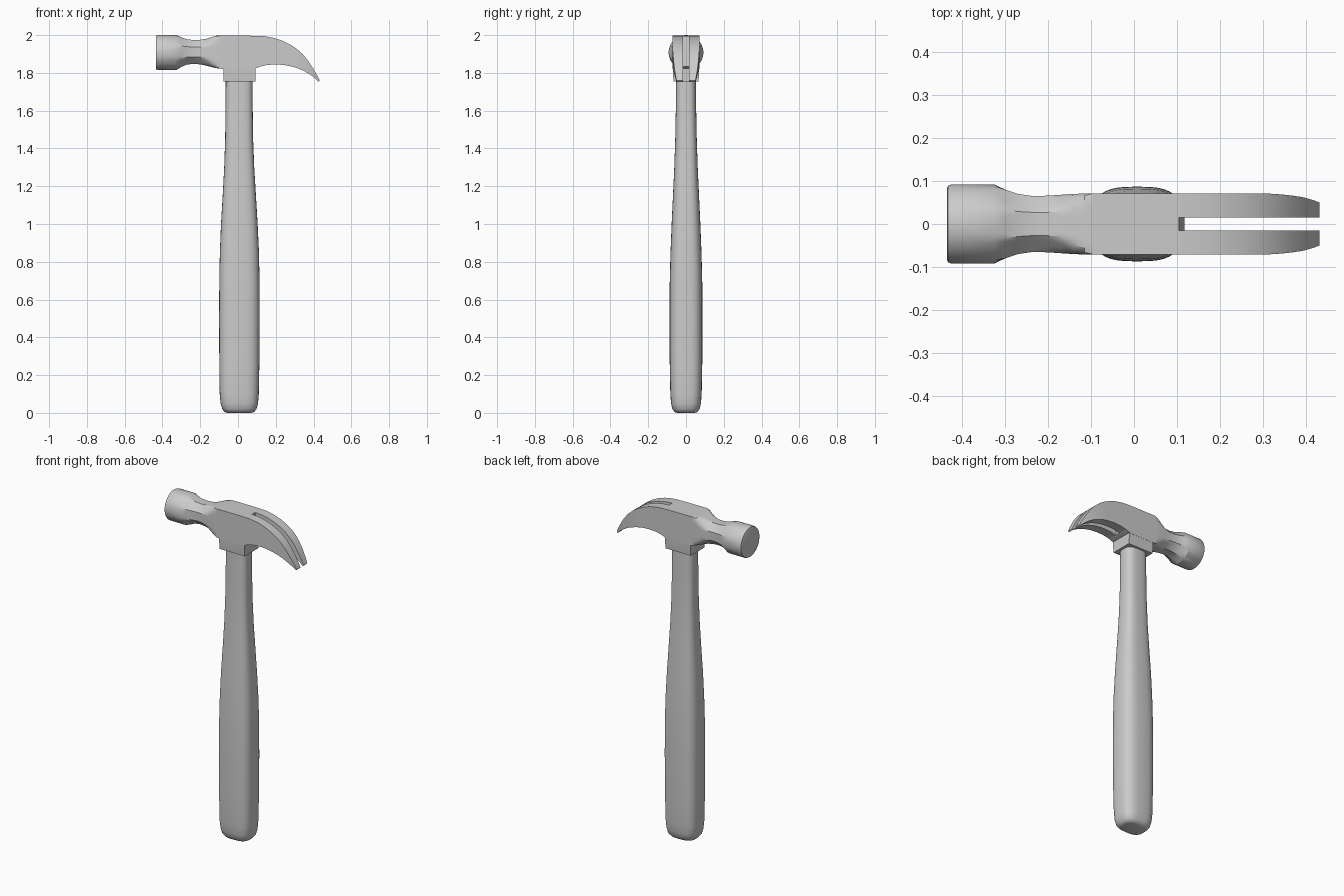
import bpy, bmesh, math


def loft(name, rings, angle=30):
    """Skin a list of matching closed rings and cap both ends."""
    bm = bmesh.new()
    loops = [[bm.verts.new(p) for p in ring] for ring in rings]
    n = len(loops[0])
    for a, b in zip(loops, loops[1:]):
        for i in range(n):
            j = (i + 1) % n
            bm.faces.new((a[i], a[j], b[j], b[i]))
    bm.faces.new(loops[0])
    bm.faces.new(loops[-1])
    bmesh.ops.recalc_face_normals(bm, faces=bm.faces)
    me = bpy.data.meshes.new(name)
    bm.to_mesh(me)
    bm.free()
    ob = bpy.data.objects.new(name, me)
    bpy.context.collection.objects.link(ob)
    bpy.ops.object.select_all(action='DESELECT')
    ob.select_set(True)
    bpy.context.view_layer.objects.active = ob
    bpy.ops.object.shade_smooth_by_angle(angle=math.radians(angle))
    return ob


def spow(v, e):
    return math.copysign(abs(v) ** e, v)


# Handle: rounded-rectangle rings (z, x min, x max, y half width)
stations = [(0.0, -0.055, 0.07, 0.045), (0.004, -0.07, 0.085, 0.06),
            (0.02, -0.083, 0.098, 0.072), (0.05, -0.092, 0.106, 0.079),
            (0.10, -0.097, 0.11, 0.083), (0.25, -0.099, 0.113, 0.086),
            (0.50, -0.10, 0.115, 0.087), (0.70, -0.099, 0.114, 0.086),
            (0.85, -0.096, 0.111, 0.082), (1.0, -0.09, 0.104, 0.076),
            (1.15, -0.081, 0.095, 0.069), (1.3, -0.073, 0.086, 0.062),
            (1.45, -0.068, 0.08, 0.057), (1.6, -0.066, 0.078, 0.054),
            (1.78, -0.065, 0.077, 0.053)]
rings = []
for z, x0, x1, hy in stations:
    ring = []
    for i in range(40):
        a = math.tau * i / 40
        ring.append(((x0 + x1) / 2 + (x1 - x0) / 2 * spow(math.cos(a), 2 / 3),
                     hy * spow(math.sin(a), 2 / 3), z))
    rings.append(ring)
loft("handle", rings, 40)


# Striking face and neck: circle -> octagon -> square (x, y half, z low, z high, shape)
CIRCLE, OCT = 0, math.sqrt(2)
poll = [(-0.435, 0.084, 1.824, 1.992, CIRCLE), (-0.433, 0.089, 1.819, 1.997, CIRCLE),
        (-0.426, 0.092, 1.816, 2.0, CIRCLE), (-0.325, 0.092, 1.816, 2.0, CIRCLE),
        (-0.30, 0.080, 1.832, 1.988, OCT), (-0.27, 0.070, 1.844, 1.978, OCT),
        (-0.235, 0.065, 1.848, 1.974, OCT), (-0.20, 0.066, 1.845, 1.975, OCT),
        (-0.17, 0.068, 1.839, 1.980, 1.5), (-0.14, 0.07, 1.831, 1.989, 1.7),
        (-0.115, 0.071, 1.825, 1.997, 1.87), (-0.095, 0.071, 1.822, 1.997, 2.0)]
rings = []
for x, hy, z0, z1, k in poll:
    ring = []
    for i in range(48):
        a = math.tau * i / 48
        c, s = math.cos(a), math.sin(a)
        m = max(abs(c), abs(s))
        r = 1 if k == CIRCLE else min(1 / m, k / (abs(c) + abs(s)))
        ring.append((x, hy * r * c, (z0 + z1) / 2 + (z1 - z0) / 2 * r * s))
    rings.append(ring)
loft("striking_face_and_neck", rings, 25)


# Head block and claw prongs: four-corner rings (top x, top z, bottom x, bottom z, y in, y out)
def slab(name, rows):
    return loft(name, [[(xt, yi, zt), (xt, yo, zt), (xb, yo, zb), (xb, yi, zb)]
                       for xt, zt, xb, zb, yi, yo in rows], 30)


slab("head_block", [(-0.095, 1.997, -0.095, 1.822, -0.071, 0.071),
                    (0.04, 1.997, 0.085, 1.82, -0.071, 0.071),
                    (0.105, 1.996, 0.118, 1.834, -0.071, 0.071)])
prong = slab("claw_prongs", [
    (0.105, 1.996, 0.118, 1.834, 0.015, 0.071),
    (0.14, 1.994, 0.15, 1.841, 0.015, 0.071),
    (0.19, 1.985, 0.18, 1.844, 0.015, 0.071),
    (0.235, 1.970, 0.215, 1.844, 0.015, 0.071),
    (0.275, 1.951, 0.25, 1.841, 0.015, 0.071),
    (0.31, 1.928, 0.285, 1.834, 0.015, 0.071),
    (0.342, 1.900, 0.32, 1.823, 0.015, 0.069),
    (0.37, 1.866, 0.352, 1.809, 0.015, 0.066),
    (0.395, 1.828, 0.383, 1.790, 0.015, 0.062),
    (0.416, 1.792, 0.408, 1.771, 0.015, 0.056),
    (0.432, 1.760, 0.426, 1.753, 0.015, 0.050)])
prong.modifiers.new("mirror", 'MIRROR').use_axis = (False, True, False)

# Socket collar around the top of the handle
loft("socket_collar", [[(-0.078, -y, z), (0.092, -y, z), (0.092, y, z), (-0.078, y, z)]
                       for z, y in ((1.755, 0.066), (1.80, 0.07), (1.84, 0.07))])
